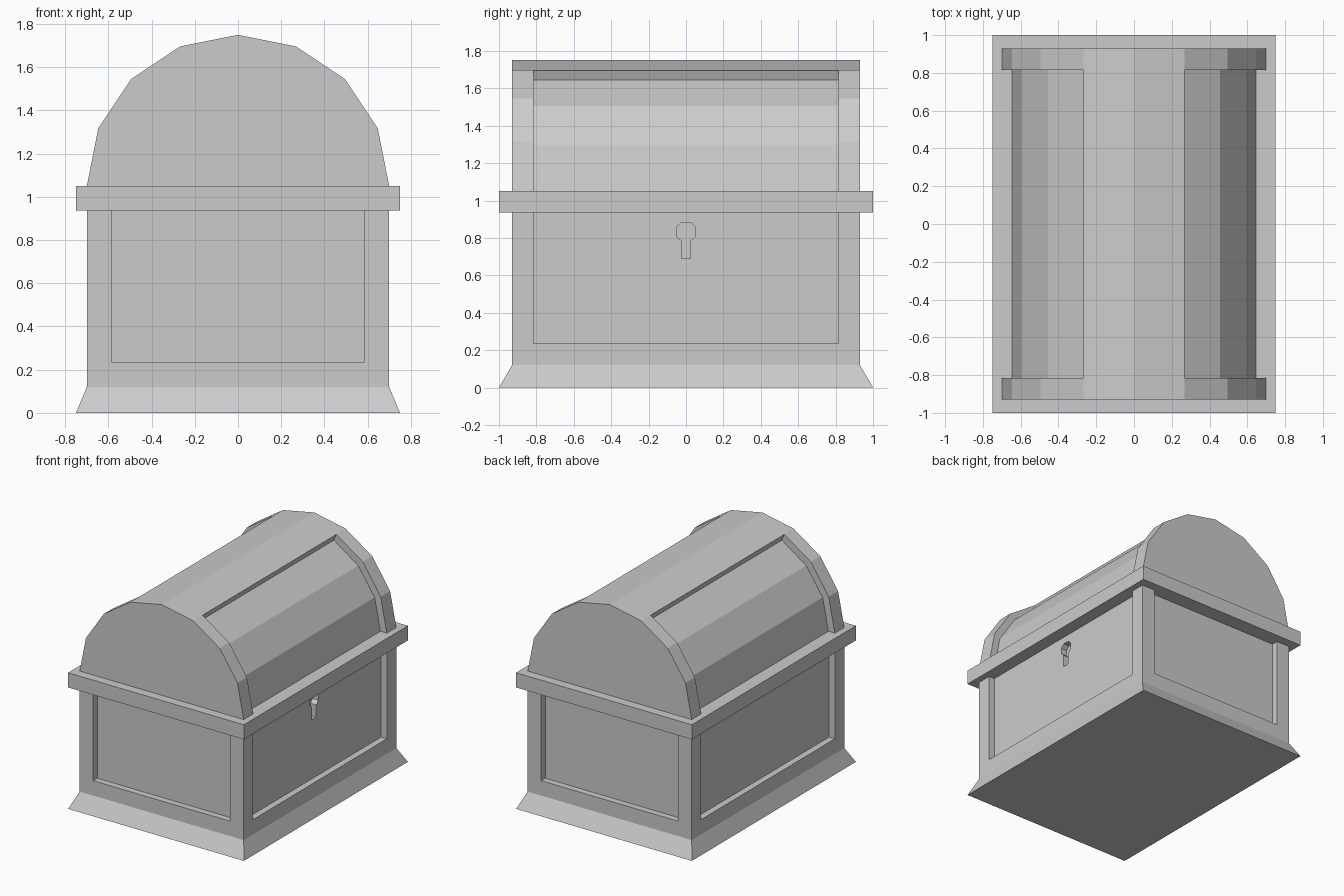
import bpy, bmesh
from math import sin, cos, radians

if "Cube" in bpy.data.objects:
    bpy.data.objects.remove(bpy.data.objects["Cube"])

LID_Z, LID_R, LID_INNER = 1.05, 0.70, 0.645


def finish(name, bm):
    bmesh.ops.recalc_face_normals(bm, faces=bm.faces)
    mesh = bpy.data.meshes.new(name)
    bm.to_mesh(mesh)
    bm.free()
    obj = bpy.data.objects.new(name, mesh)
    bpy.context.collection.objects.link(obj)
    return obj


def prism(name, points, depth):
    """Extrude a polygon of 3D points along the vector depth."""
    bm = bmesh.new()
    face = bm.faces.new([bm.verts.new(p) for p in points])
    ext = bmesh.ops.extrude_face_region(bm, geom=[face], use_keep_orig=True)
    verts = [g for g in ext["geom"] if isinstance(g, bmesh.types.BMVert)]
    bmesh.ops.translate(bm, verts=verts, vec=depth)
    return finish(name, bm)


def box(name, x0, x1, y0, y1, z0, z1):
    return prism(name, [(x0, y0, z0), (x1, y0, z0), (x1, y1, z0), (x0, y1, z0)],
                 (0, 0, z1 - z0))


def cut(obj, cutter):
    mod = obj.modifiers.new("cut", 'BOOLEAN')
    mod.operation = 'DIFFERENCE'
    mod.solver = 'EXACT'
    mod.object = cutter
    cutter.hide_render = True
    bpy.context.view_layer.objects.active = obj
    bpy.ops.object.modifier_apply(modifier=mod.name)
    bpy.data.objects.remove(cutter)


def arc(r, angles, y):
    return [(r * cos(radians(a)), y, LID_Z + r * sin(radians(a))) for a in angles]


# chest body with flared foot
bm = bmesh.new()
rings = []
for hx, hy, z in [(0.75, 1.0, 0), (0.70, 0.93, 0.12), (0.70, 0.93, 1.0)]:
    rings.append([bm.verts.new((sx * hx, sy * hy, z))
                  for sx, sy in [(-1, -1), (1, -1), (1, 1), (-1, 1)]])
for lo, hi in zip(rings, rings[1:]):
    for i in range(4):
        j = (i + 1) % 4
        bm.faces.new((lo[i], lo[j], hi[j], hi[i]))
bm.faces.new(rings[0])
bm.faces.new(rings[-1])
body = finish("chest_body", bm)

# recessed panels on all four sides, running up under the rim
for s in (-1, 1):
    cut(body, box("panel_cutter", *sorted((s * 0.65, s * 0.9)), -0.815, 0.815, 0.235, 1.1))
    cut(body, box("panel_cutter", -0.585, 0.585, *sorted((s * 0.88, s * 1.2)), 0.235, 1.1))

# keyhole in the right panel
half = [(0.025, 0.69), (0.025, 0.785), (0.052, 0.81), (0.052, 0.855), (0.025, 0.882)]
outline = half + [(-y, z) for y, z in reversed(half)]
cut(body, prism("keyhole_cutter", [(0.60, y, z) for y, z in outline], (0.08, 0, 0)))

# rim between body and lid
box("rim", -0.75, 0.75, -1.0, 1.0, 0.937, LID_Z)

# barrel lid
steps = [i * 22.5 for i in range(9)]
profile = [(LID_R, -0.93, 1.0)] + arc(LID_R, steps, -0.93) + [(-LID_R, -0.93, 1.0)]
lid = prism("lid", profile, (0, 1.86, 0))

# recessed curved panels on both slopes of the lid
section = ([(LID_INNER, -0.815, 0.9)] + arc(LID_INNER, [0, 22.5, 45, 67.45], -0.815)
           + arc(0.95, [67.45, 35, 0], -0.815) + [(0.95, -0.815, 0.9)])
for s in (-1, 1):
    cut(lid, prism("lid_cutter", [(s * x, y, z) for x, y, z in section], (0, 1.63, 0)))
